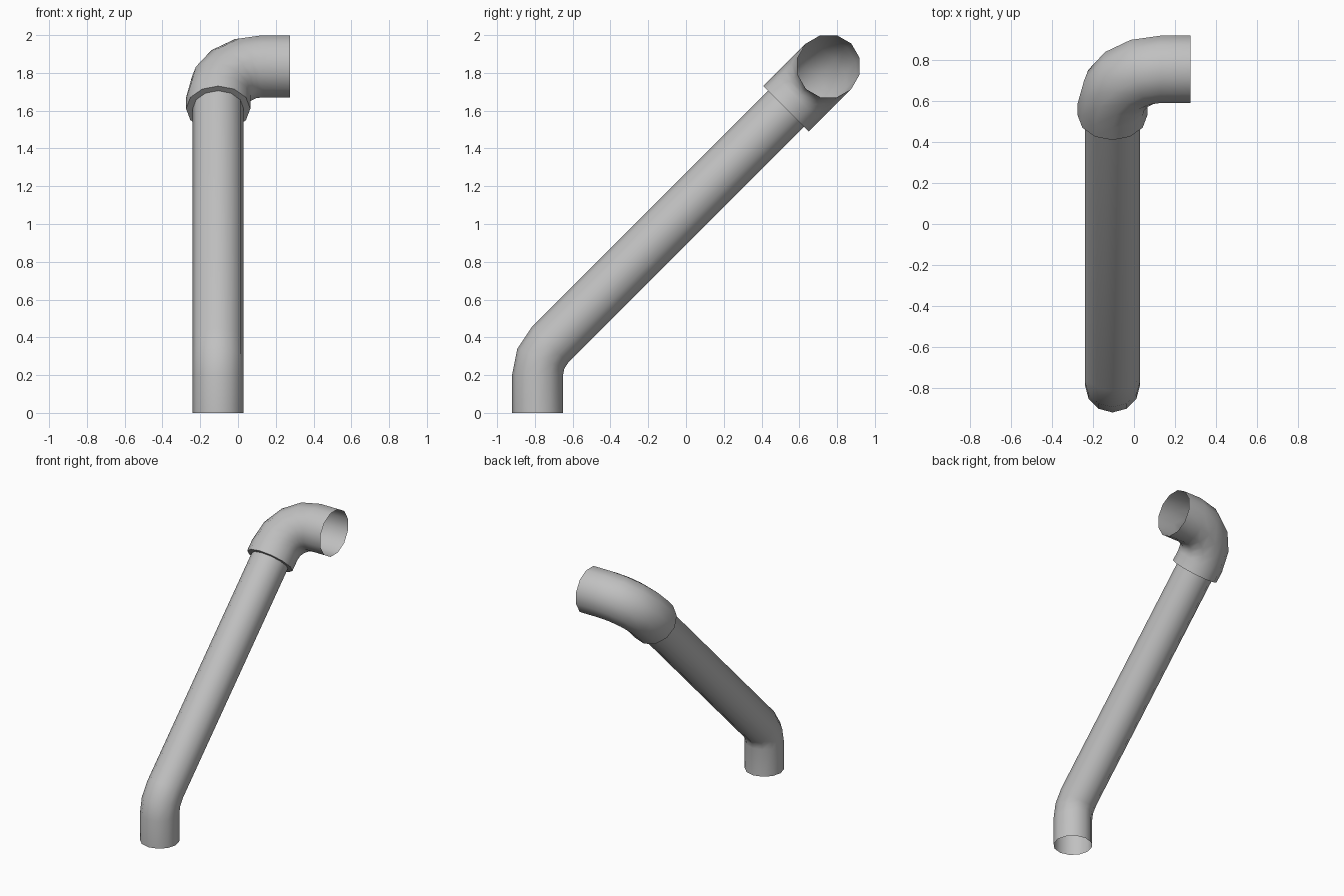
import bpy, bmesh, math
from mathutils import Vector

cube = bpy.data.objects.get("Cube")
if cube:
    bpy.data.objects.remove(cube)

SIDES = 12
PIPE_R, ELBOW_R = 0.135, 0.17
X, UP = Vector((1, 0, 0)), Vector((0, 0, 1))
SLOPE = Vector((0, 1, 1)).normalized()

grey = bpy.data.materials.new("plain grey")
grey.use_nodes = True
colour = (0.53, 0.53, 0.53, 1)
grey.diffuse_color = colour
grey.node_tree.nodes["Principled BSDF"].inputs["Base Color"].default_value = colour


def bend(corner, t0, t1, radius, steps):
    """Arc of (centre, tangent) rounding a corner between two directions."""
    angle = t0.angle(t1)
    side = (t1 - t0 * t0.dot(t1)).normalized()
    start = corner - t0 * radius * math.tan(angle / 2)
    arc = []
    for i in range(steps + 1):
        a = angle * i / steps
        centre = start + t0 * radius * math.sin(a) + side * radius * (1 - math.cos(a))
        arc.append((centre, t0 * math.cos(a) + side * math.sin(a)))
    return arc


def sweep(name, rings, normal):
    """Open tube through rings of (centre, tangent, radius)."""
    bm = bmesh.new()
    loops = []
    for centre, tangent, r in rings:
        other = tangent.cross(normal)
        angles = [math.tau * k / SIDES for k in range(SIDES)]
        loops.append([bm.verts.new(centre + r * (normal * math.cos(a) + other * math.sin(a)))
                      for a in angles])
    for lo, hi in zip(loops, loops[1:]):
        for k in range(SIDES):
            n = (k + 1) % SIDES
            bm.faces.new((lo[k], lo[n], hi[n], hi[k]))
    mesh = bpy.data.meshes.new(name)
    bm.to_mesh(mesh)
    bm.free()
    mesh.materials.append(grey)
    obj = bpy.data.objects.new(name, mesh)
    bpy.context.collection.objects.link(obj)
    bpy.ops.object.select_all(action='DESELECT')
    obj.select_set(True)
    bpy.context.view_layer.objects.active = obj
    bpy.ops.object.shade_smooth_by_angle(angle=math.radians(40))
    return obj


foot = Vector((-0.105, -0.785, 0))
top_corner = Vector((-0.105, 0.755, 1.835))
low_corner = Vector((-0.105, -0.785, 0.295))
socket = top_corner - SLOPE * 0.318

# Long pipe: short upright foot, bend, then the sloping run into the socket
path = [(foot, UP)] + bend(low_corner, UP, SLOPE, 0.22, 2) + [(socket, SLOPE)]
sweep("long_pipe", [(c, t, PIPE_R) for c, t in path], X)

# Elbow: socket rim around the pipe, quarter bend, open end towards +x
path = [(socket, SLOPE)] + bend(top_corner, SLOPE, X, 0.235, 4)
path.append((top_corner + X * 0.38, X))
rim = [(socket, SLOPE, PIPE_R)]
sweep("elbow", rim + [(c, t, ELBOW_R) for c, t in path], SLOPE.cross(X))
